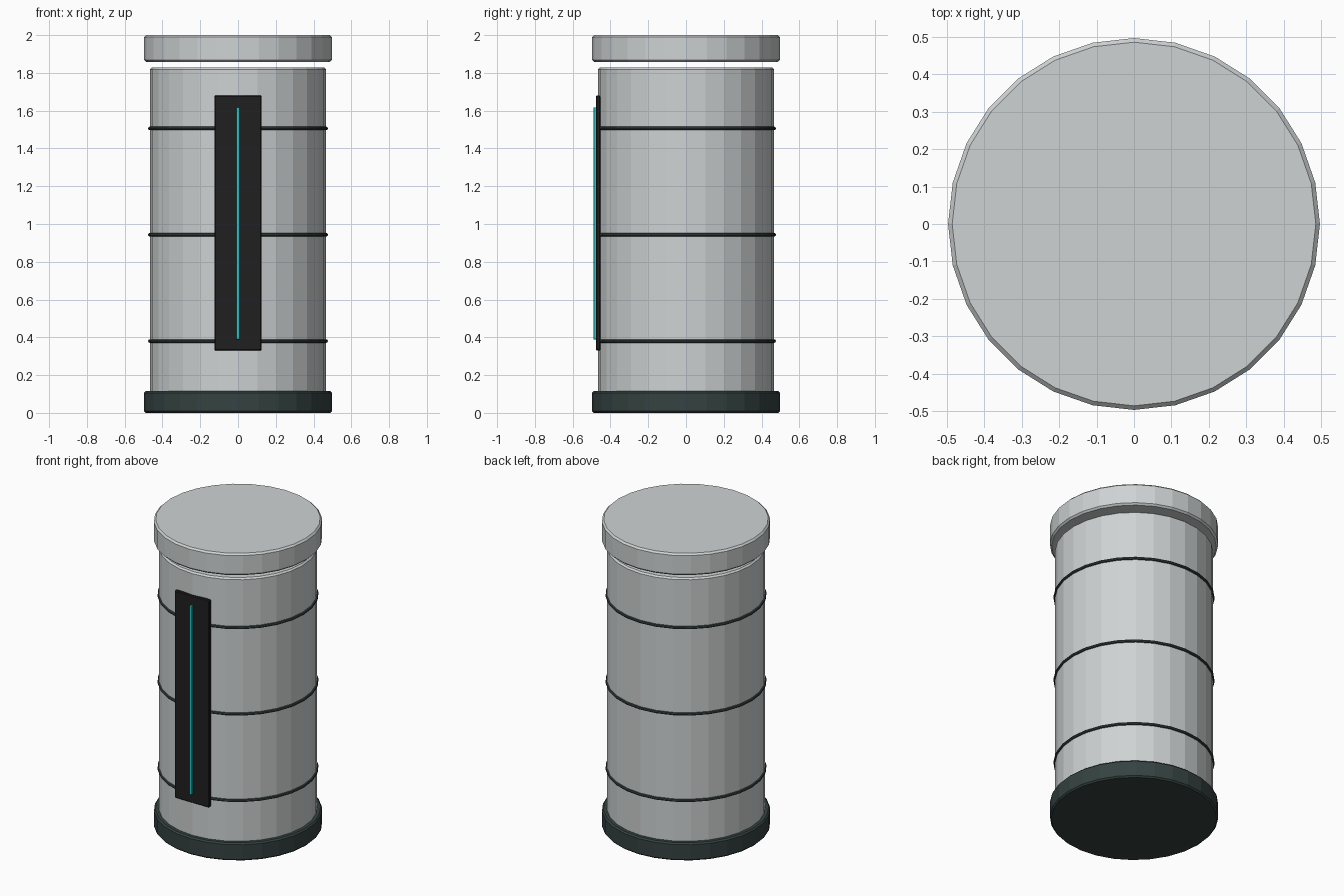
import bpy, bmesh, math

SIDES = 28

cube = bpy.data.objects.get("Cube")
if cube:
    bpy.data.objects.remove(cube, do_unlink=True)


def material(name, rgb):
    m = bpy.data.materials.new(name)
    m.use_nodes = True
    m.diffuse_color = (*rgb, 1)
    bsdf = m.node_tree.nodes["Principled BSDF"]
    bsdf.inputs["Base Color"].default_value = (*rgb, 1)
    bsdf.inputs["Roughness"].default_value = 0.6
    return m


light_grey = material("light grey", (0.62, 0.65, 0.65))
dark_green = material("dark green grey", (0.035, 0.055, 0.053))
black = material("soft black", (0.014, 0.014, 0.014))
teal = material("glowing teal", (0.02, 0.6, 0.6))


def finish(name, bm, mat):
    bmesh.ops.recalc_face_normals(bm, faces=bm.faces)
    mesh = bpy.data.meshes.new(name)
    bm.to_mesh(mesh)
    bm.free()
    mesh.materials.append(mat)
    obj = bpy.data.objects.new(name, mesh)
    bpy.context.collection.objects.link(obj)
    return obj


def drum(name, radius, z0, z1, bevel, mat):
    """Capped faceted cylinder with chamfered rims, a corner on each axis."""
    bm = bmesh.new()
    profile = [(radius - bevel, z0), (radius, z0 + bevel),
               (radius, z1 - bevel), (radius - bevel, z1)]
    turns = [2 * math.pi * i / SIDES for i in range(SIDES)]
    rows = [[bm.verts.new((r * math.cos(a), r * math.sin(a), z)) for a in turns]
            for r, z in profile]
    for low, high in zip(rows, rows[1:]):
        for i in range(SIDES):
            j = (i + 1) % SIDES
            bm.faces.new((low[i], low[j], high[j], high[i]))
    bm.faces.new(rows[0][::-1])
    bm.faces.new(rows[-1])
    return finish(name, bm, mat)


def block(name, half_x, y0, y1, z0, z1, bevel, mat):
    """Chamfered box centred on x."""
    bm = bmesh.new()
    bmesh.ops.create_cube(bm, size=1)
    for v in bm.verts:
        v.co = (half_x * 2 * v.co.x, y0 + (y1 - y0) * (v.co.y + 0.5),
                z0 + (z1 - z0) * (v.co.z + 0.5))
    bmesh.ops.bevel(bm, geom=bm.edges[:], offset=bevel, segments=1,
                    affect='EDGES')
    return finish(name, bm, mat)


# Main canister: body, foot and floating lid
drum("body", 0.467, 0.004, 1.828, 0.01, light_grey)
drum("base", 0.497, 0, 0.115, 0.009, dark_green)
drum("lid", 0.497, 1.857, 2, 0.011, light_grey)

# Seam rings around the body
for label, z in (("lower", 0.38), ("middle", 0.943), ("upper", 1.506)):
    bpy.ops.mesh.primitive_torus_add(
        major_segments=SIDES, minor_segments=8, major_radius=0.467,
        minor_radius=0.0095, location=(0, 0, z))
    ring = bpy.context.object
    ring.name = label + "_seam_ring"
    ring.data.materials.append(dark_green)

# Front panel with a thin light strip
block("front_panel", 0.125, -0.477, -0.453, 0.33, 1.68, 0.005, black)
block("light_strip", 0.009, -0.489, -0.474, 0.388, 1.618, 0.002, teal)
